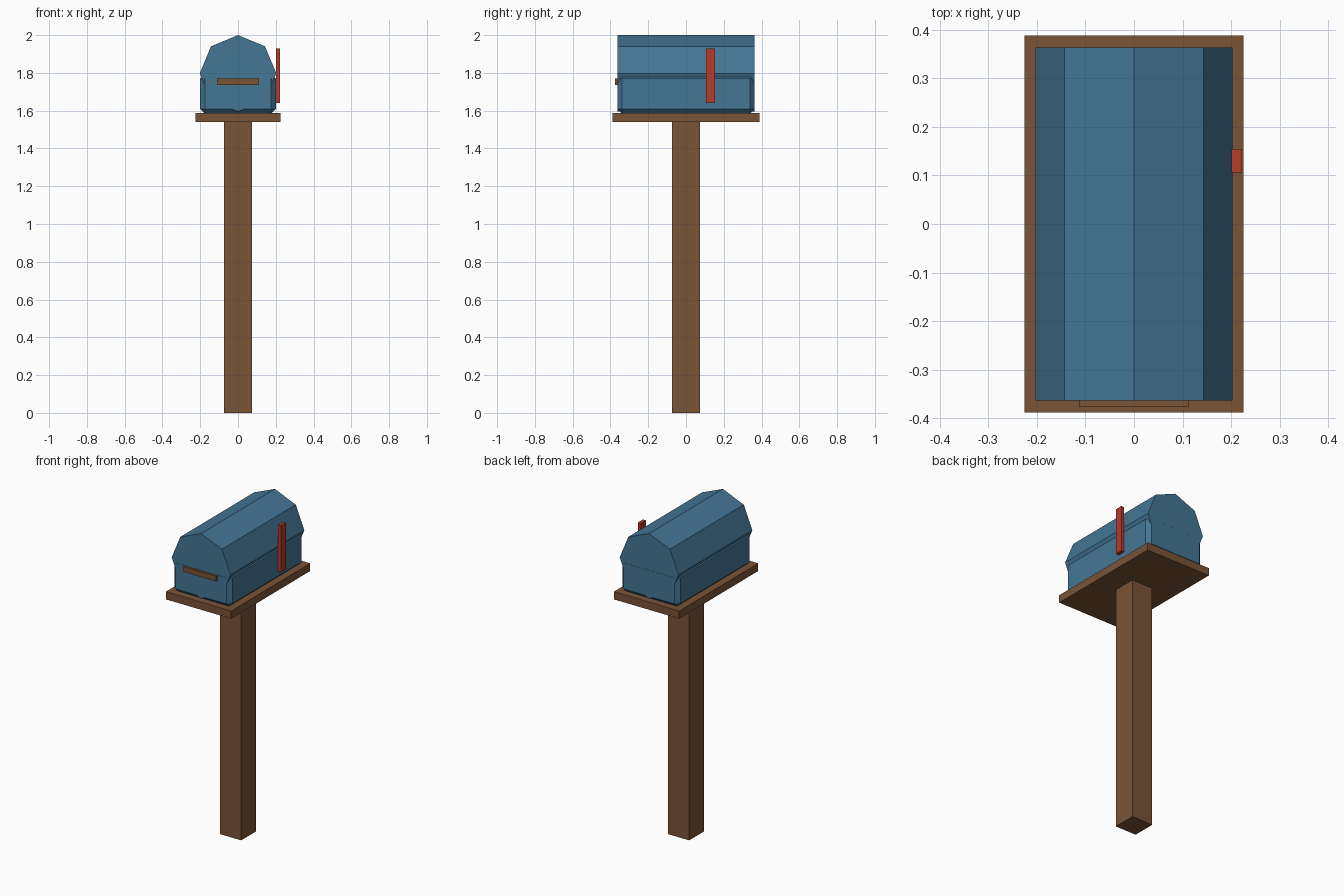
import bpy, math
from mathutils import Matrix

if "Cube" in bpy.data.objects:
    bpy.data.objects.remove(bpy.data.objects["Cube"], do_unlink=True)


def material(name, rgb):
    mat = bpy.data.materials.new(name)
    mat.use_nodes = True
    mat.diffuse_color = (*rgb, 1)
    mat.node_tree.nodes["Principled BSDF"].inputs["Base Color"].default_value = (*rgb, 1)
    return mat


wood = material("brown wood", (0.195, 0.088, 0.038))
blue = material("blue metal", (0.058, 0.18, 0.30))
red = material("red paint", (0.47, 0.045, 0.027))


def box(name, low, high, mat, bevel=0):
    """Box between two opposite corners, with optional chamfered edges."""
    bpy.ops.mesh.primitive_cube_add(size=1)
    obj = bpy.context.object
    obj.name = name
    size = [b - a for a, b in zip(low, high)]
    obj.data.transform(Matrix.Diagonal((*size, 1)))
    obj.location = [(a + b) / 2 for a, b in zip(low, high)]
    obj.data.materials.append(mat)
    if bevel:
        mod = obj.modifiers.new("chamfer", "BEVEL")
        mod.width = bevel
        mod.segments = 1
    return obj


# Wooden stand
box("post", (-0.073, -0.073, 0), (0.073, 0.073, 1.545), wood)
box("shelf", (-0.225, -0.388, 1.54), (0.225, 0.388, 1.588), wood)

# Chamfered lower body
box("mailbox_body", (-0.2, -0.3635, 1.585), (0.2, 0.3635, 1.795), blue, 0.024)

# Eight-sided barrel forming the roof, lying along y
bpy.ops.mesh.primitive_cylinder_add(vertices=8, radius=0.2025, depth=0.726)
roof = bpy.context.object
roof.name = "mailbox_roof"
roof.data.transform(Matrix.Rotation(math.radians(90), 4, "X"))
roof.location = (0, 0, 1.7975)
roof.data.materials.append(blue)

# Door handle and signal flag
box("door_handle", (-0.112, -0.376, 1.737), (0.112, -0.355, 1.769), wood)
box("signal_flag", (0.201, 0.106, 1.64), (0.222, 0.154, 1.93), red)
